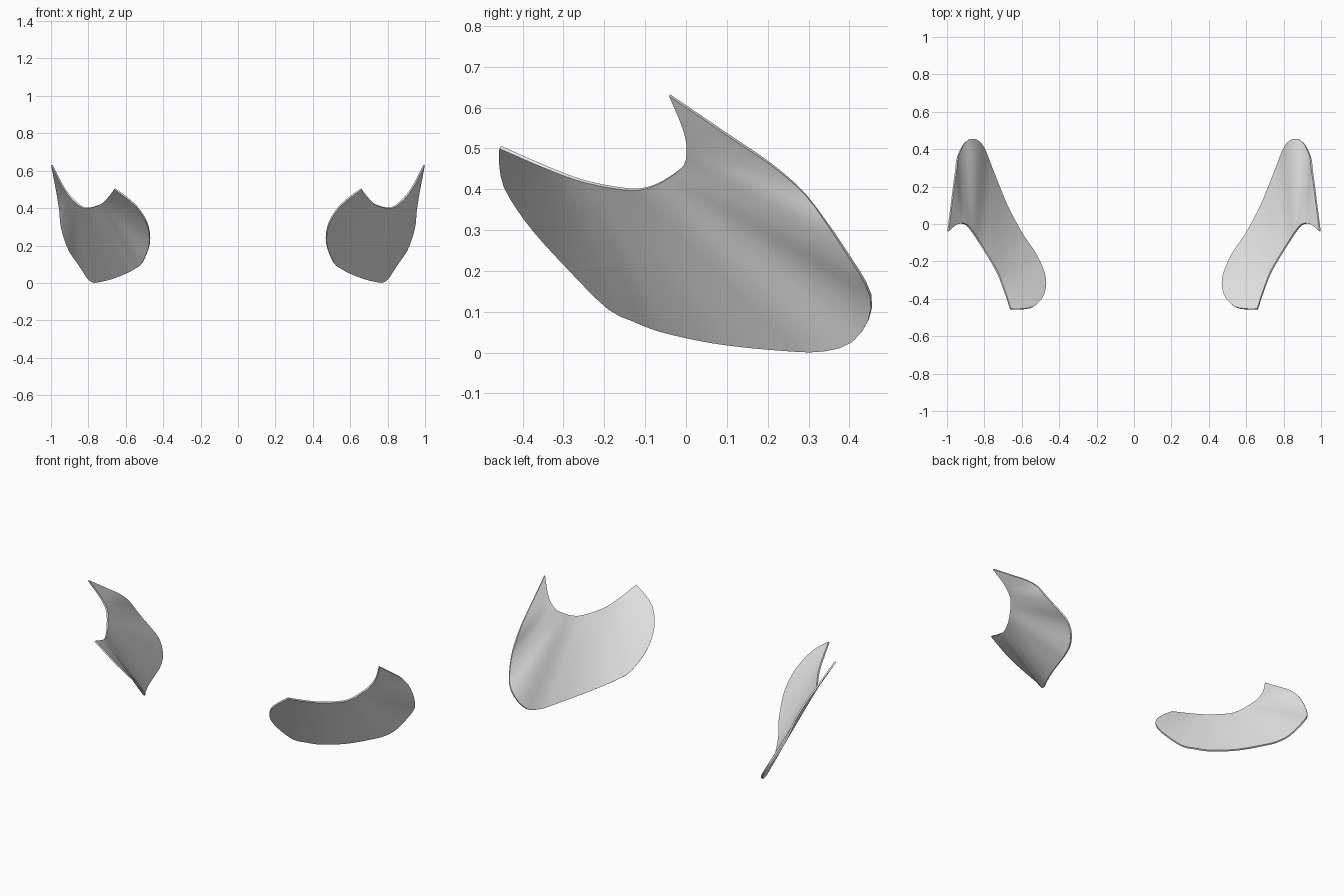
import bpy
import bmesh
from mathutils import Vector

STATIONS = 56
ROWS = 12
THICKNESS = 0.009

cube = bpy.data.objects.get("Cube")
if cube:
    bpy.data.objects.remove(cube, do_unlink=True)

# Single plain grey
grey = bpy.data.materials.new("plain_grey")
grey.use_nodes = True
colour = (0.8, 0.8, 0.8, 1)
grey.diffuse_color = colour
grey.node_tree.nodes["Principled BSDF"].inputs["Base Color"].default_value = colour

# Concave notch edge, from the upper tip to the front tip
notch_edge = [
    (.995, -.04, .63), (.955, -.007, .55), (.925, .003, .5),
    (.895, -.005, .46), (.865, -.04, .43), (.835, -.085, .407),
    (.8, -.14, .4), (.735, -.25, .42), (.695, -.35, .457), (.66, -.455, .503),
]

# Rounded outer edge, from the upper tip round the back and bottom to the front tip
outer_edge = [
    (.995, -.04, .63), (.977, .1, .535), (.963, .21, .46), (.952, .29, .39),
    (.945, .35, .31), (.926, .4, .235), (.9, .44, .17), (.865, .455, .12),
    (.828, .44, .065), (.8, .4, .022), (.78, .35, .007), (.757, .29, .003),
    (.68, .1, .02), (.6, -.05, .05), (.545, -.13, .08), (.51, -.19, .11),
    (.473, -.29, .21), (.483, -.38, .31), (.535, -.44, .4),
    (.6, -.455, .46), (.66, -.455, .503),
]


def smooth_path(points, count):
    """Catmull-Rom curve through the points, resampled to even spacing."""
    pts = [Vector(p) for p in points]
    pts = [pts[0] * 2 - pts[1]] + pts + [pts[-1] * 2 - pts[-2]]
    dense = []
    steps = 16
    for a, b, c, d in zip(pts, pts[1:], pts[2:], pts[3:]):
        for i in range(steps):
            t = i / steps
            dense.append(0.5 * (2 * b + (c - a) * t
                                + (2 * a - 5 * b + 4 * c - d) * t ** 2
                                + (3 * b - a - 3 * c + d) * t ** 3))
    dense.append(pts[-2])
    lengths = [0.0]
    for p, q in zip(dense, dense[1:]):
        lengths.append(lengths[-1] + (q - p).length)
    result = []
    k = 0
    for i in range(count + 1):
        target = lengths[-1] * i / count
        while k < len(dense) - 2 and lengths[k + 1] < target:
            k += 1
        f = (target - lengths[k]) / (lengths[k + 1] - lengths[k])
        result.append(dense[k].lerp(dense[k + 1], f))
    return result


def make_panel(name, side):
    """Fan-shaped shell stretched between the notch and the outer edge."""
    inner = smooth_path(notch_edge, STATIONS)
    outer = smooth_path(outer_edge, STATIONS)
    bm = bmesh.new()
    grid = []
    for p, q in zip(inner, outer):
        row = []
        for j in range(ROWS + 1):
            v = p.lerp(q, j / ROWS)
            row.append(bm.verts.new((v.x * side, v.y, v.z)))
        grid.append(row)
    for r, s in zip(grid, grid[1:]):
        for j in range(ROWS):
            face = [r[j], r[j + 1], s[j + 1], s[j]]
            bm.faces.new(face if side > 0 else face[::-1])
    # Close the fan at both pointed tips
    bmesh.ops.remove_doubles(bm, verts=bm.verts, dist=0.0005)
    mesh = bpy.data.meshes.new(name)
    bm.to_mesh(mesh)
    bm.free()
    mesh.materials.append(grey)
    obj = bpy.data.objects.new(name, mesh)
    bpy.context.collection.objects.link(obj)

    # Thin sheet thickness
    solid = obj.modifiers.new("thickness", "SOLIDIFY")
    solid.thickness = THICKNESS
    solid.offset = 0
    bpy.ops.object.select_all(action="DESELECT")
    obj.select_set(True)
    bpy.context.view_layer.objects.active = obj
    bpy.ops.object.modifier_apply(modifier=solid.name)
    bpy.ops.object.shade_smooth_by_angle(angle=0.7)


make_panel("left_curved_panel", 1)
make_panel("right_curved_panel", -1)
